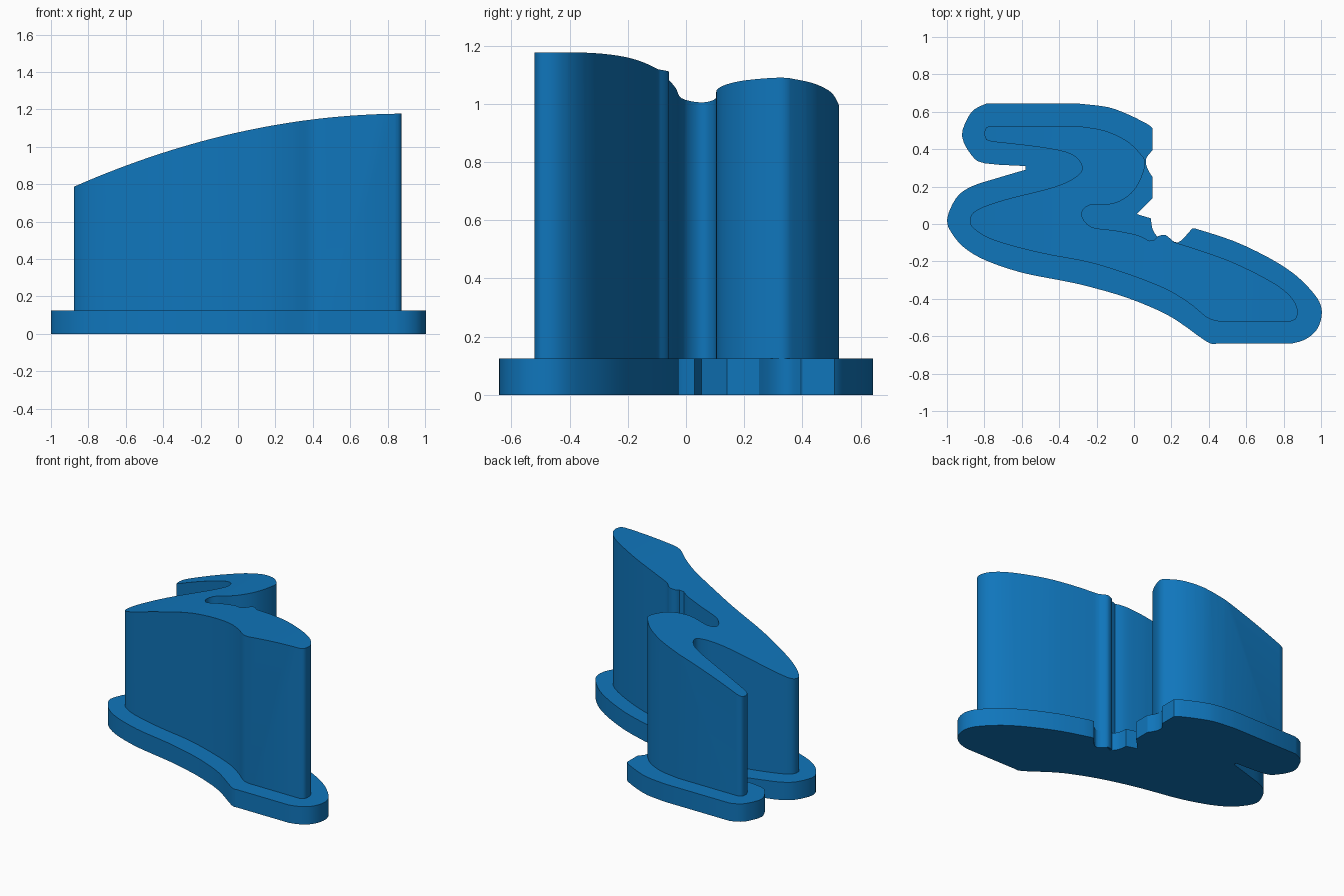
import bpy
import bmesh
import math
from mathutils import Vector

default = bpy.data.objects.get("Cube")
if default:
    bpy.data.objects.remove(default, do_unlink=True)

BASE_TOP = 0.125

blue = bpy.data.materials.new("blue")
blue.use_nodes = True
colour = (0.005, 0.18, 0.50, 1.0)
blue.diffuse_color = colour
blue.node_tree.nodes["Principled BSDF"].inputs["Base Color"].default_value = colour


def smooth_run(points, steps):
    """Rounds one run of outline points with a spline; run ends stay as corners."""
    pts = [Vector(p) for p in points]
    padded = [pts[0]] + pts + [pts[-1]]
    result = []
    for a, b, c, d in zip(padded, padded[1:], padded[2:], padded[3:]):
        for i in range(steps):
            t = i / steps
            result.append(b + (c - a) * (t / 2)
                          + (a * 2 - b * 5 + c * 4 - d) * (t * t / 2)
                          + (b * 3 - a - c * 3 + d) * (t ** 3 / 2))
    return result + [pts[-1]]


def outline(runs, steps):
    """Joins runs with straight edges into one closed outline."""
    return [p for run in runs for p in smooth_run(run, steps)]


def prism(name, corners, direction):
    """Extrudes a flat polygon of 3D corners along a direction."""
    bm = bmesh.new()
    face = bm.faces.new([bm.verts.new(c) for c in corners])
    extruded = bmesh.ops.extrude_face_region(bm, geom=[face], use_keep_orig=True)
    moved = [e for e in extruded["geom"] if isinstance(e, bmesh.types.BMVert)]
    bmesh.ops.translate(bm, verts=moved, vec=direction)
    bmesh.ops.recalc_face_normals(bm, faces=bm.faces)
    mesh = bpy.data.meshes.new(name)
    bm.to_mesh(mesh)
    bm.free()
    mesh.materials.append(blue)
    obj = bpy.data.objects.new(name, mesh)
    bpy.context.collection.objects.link(obj)
    return obj


def activate(obj):
    bpy.ops.object.select_all(action="DESELECT")
    obj.select_set(True)
    bpy.context.view_layer.objects.active = obj


def smooth(obj):
    activate(obj)
    bpy.ops.object.shade_smooth_by_angle(angle=math.radians(30))


# Base plate: wide flange with an irregular notch at the back
base_runs = [
    [(-0.58, 0.31), (-0.8, 0.325), (-0.87, 0.37), (-0.92, 0.47),
     (-0.89, 0.565), (-0.85, 0.615), (-0.79, 0.643)],
    [(-0.29, 0.643), (-0.14, 0.625), (-0.03, 0.585), (0.07, 0.535), (0.1, 0.51)],
    [(0.1, 0.395), (0.065, 0.35), (0.07, 0.3), (0.1, 0.25)],
    [(0.1, 0.14), (0.015, 0.053)],
    [(0.09, 0.03), (0.1, -0.03), (0.13, -0.075)],
    [(0.17, -0.06), (0.215, -0.095), (0.25, -0.09), (0.31, -0.025)],
    [(0.33, -0.025), (0.53, -0.09), (0.72, -0.18), (0.86, -0.27), (0.96, -0.37),
     (1, -0.44), (1, -0.51), (0.97, -0.575), (0.91, -0.62), (0.84, -0.64)],
    [(0.44, -0.64), (0.39, -0.63), (0.22, -0.51), (0.08, -0.44), (-0.08, -0.38),
     (-0.28, -0.325), (-0.4, -0.3), (-0.6, -0.26), (-0.78, -0.2), (-0.89, -0.14),
     (-0.96, -0.07), (-1, 0.02), (-0.95, 0.14), (-0.87, 0.2), (-0.75, 0.24),
     (-0.58, 0.29)],
]
base = prism("base_plate", [(p.x, p.y, 0) for p in outline(base_runs, 3)],
             (0, 0, BASE_TOP))
smooth(base)

# Upright body: winding wall with rounded ends
body_runs = [
    [(-0.79, 0.45), (-0.8, 0.48), (-0.79, 0.515), (-0.76, 0.525)],
    [(-0.31, 0.525), (-0.16, 0.5), (-0.04, 0.445), (0.03, 0.38), (0.06, 0.33),
     (0.04, 0.25), (0, 0.18), (-0.06, 0.13), (-0.13, 0.105), (-0.24, 0.1),
     (-0.28, 0.05), (-0.23, -0.015), (-0.1, -0.035), (0.02, -0.06), (0.08, -0.09)],
    [(0.11, -0.085), (0.13, -0.065), (0.17, -0.06), (0.21, -0.095)],
    [(0.24, -0.105), (0.38, -0.15), (0.54, -0.21), (0.72, -0.3), (0.82, -0.37),
     (0.87, -0.44), (0.87, -0.5), (0.84, -0.52)],
    [(0.45, -0.52), (0.39, -0.5), (0.29, -0.42), (0.13, -0.33), (-0.2, -0.215),
     (-0.5, -0.155), (-0.74, -0.09), (-0.85, -0.03), (-0.877, 0.02),
     (-0.84, 0.075), (-0.69, 0.13), (-0.42, 0.2), (-0.3, 0.26), (-0.28, 0.315),
     (-0.34, 0.375), (-0.5, 0.41), (-0.76, 0.44)],
]
body = prism("winding_body", [(p.x, p.y, 0.005) for p in outline(body_runs, 4)],
             (0, 0, 1.4))

# Arched cutter: trims the body's top to a gentle curve along x
stations = [i / 20 - 1 for i in range(41)]
arch = [(x, -1, 1.177 - 0.1237 * (x - 0.9) ** 2) for x in stations]
cutter = prism("arch_cutter", arch + [(1, -1, -1), (-1, -1, -1)], (0, 2, 0))
cutter.hide_render = True

trim = body.modifiers.new("arched_top", "BOOLEAN")
trim.operation = "INTERSECT"
trim.solver = "EXACT"
trim.object = cutter
activate(body)
bpy.ops.object.modifier_apply(modifier=trim.name)
bpy.data.objects.remove(cutter, do_unlink=True)
smooth(body)
